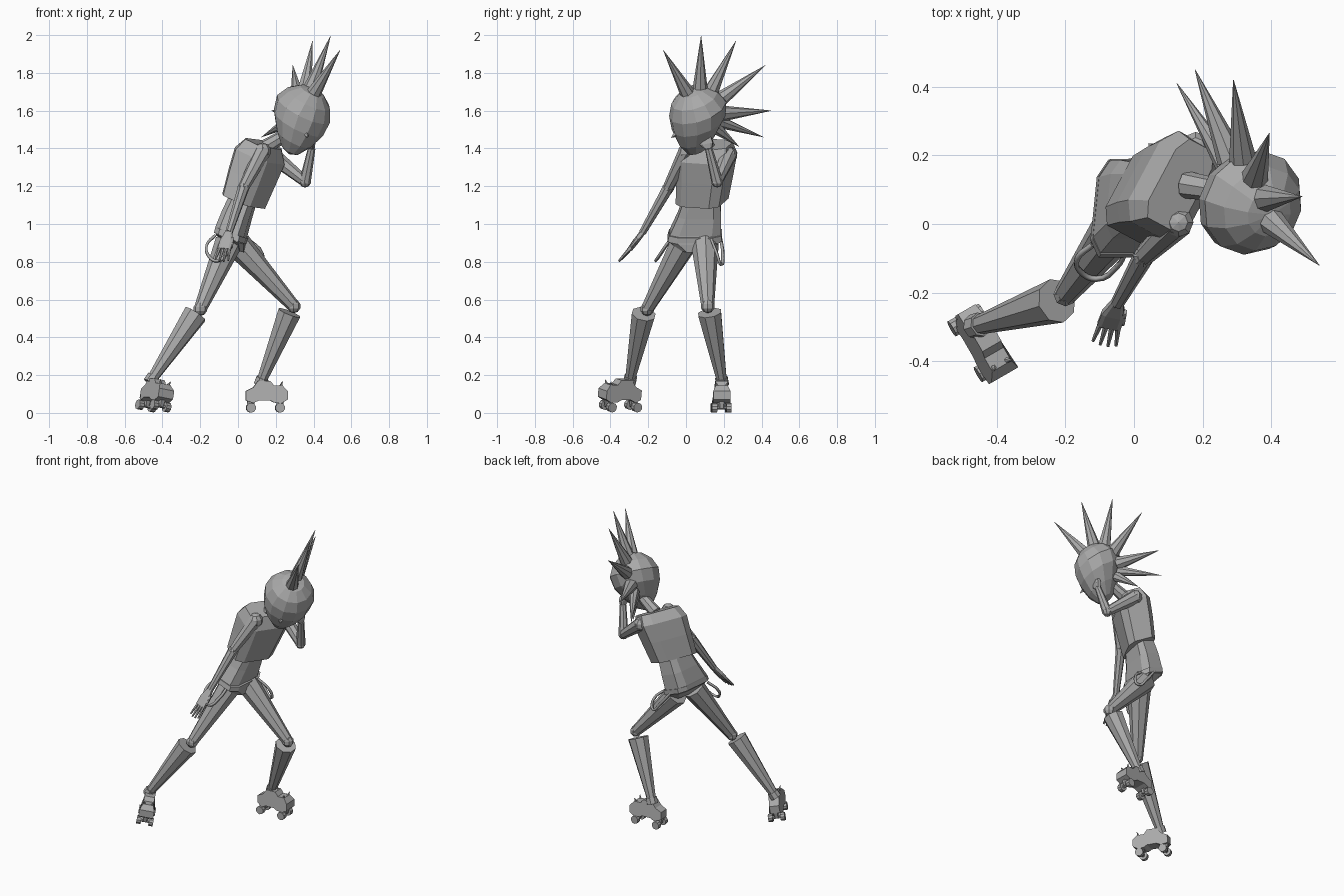
import bpy, bmesh, math
from mathutils import Vector, Matrix

cube = bpy.data.objects.get("Cube")
if cube:
    bpy.data.objects.remove(cube, do_unlink=True)

GREY = (0.4, 0.4, 0.4, 1)
grey = bpy.data.materials.new("plain grey")
grey.use_nodes = True
grey.diffuse_color = GREY
grey.node_tree.nodes["Principled BSDF"].inputs["Base Color"].default_value = GREY


def finish(name, bm):
    bmesh.ops.recalc_face_normals(bm, faces=bm.faces)
    mesh = bpy.data.meshes.new(name)
    bm.to_mesh(mesh)
    bm.free()
    mesh.materials.append(grey)
    obj = bpy.data.objects.new(name, mesh)
    bpy.context.collection.objects.link(obj)
    return obj


def add_cone(bm, a, b, r1, r2, sides=8):
    a, b = Vector(a), Vector(b)
    turn = (b - a).to_track_quat('Z', 'Y').to_matrix().to_4x4()
    bmesh.ops.create_cone(bm, cap_ends=True, segments=sides, radius1=r1, radius2=r2,
                          depth=(b - a).length,
                          matrix=Matrix.Translation((a + b) / 2) @ turn)


def limb(name, a, b, r1, r2, sides=8):
    bm = bmesh.new()
    add_cone(bm, a, b, r1, r2, sides)
    return finish(name, bm)


def ball(name, center, r):
    bm = bmesh.new()
    bmesh.ops.create_uvsphere(bm, u_segments=8, v_segments=5, radius=r,
                              matrix=Matrix.Translation(center))
    return finish(name, bm)


def loft(name, rings, u, v):
    """Chamfered box sections: each ring is (center, half size on u, half size on v)."""
    bm = bmesh.new()
    u, v = Vector(u).normalized(), Vector(v).normalized()
    corner = [(1, .65), (.65, 1), (-.65, 1), (-1, .65),
              (-1, -.65), (-.65, -1), (.65, -1), (1, -.65)]
    loops = [[bm.verts.new(Vector(c) + u * hu * p + v * hv * q) for p, q in corner]
             for c, hu, hv in rings]
    for lo, hi in zip(loops, loops[1:]):
        for i in range(8):
            j = (i + 1) % 8
            bm.faces.new((lo[i], lo[j], hi[j], hi[i]))
    bm.faces.new(loops[0])
    bm.faces.new(loops[-1])
    return finish(name, bm)


# Torso, leaning forward, chest twisted to the right
loft("chest", [((.03, .085, 1.12), .09, .13), ((.075, .1, 1.25), .1, .14),
               ((.115, .11, 1.36), .105, .15), ((.135, .115, 1.425), .065, .13)],
     (.8, -.43, -.38), (.47, .88, -.06))
FWD, SIDE = (.94, 0, -.34), (.1, .99, 0)
loft("pelvis", [((-.01, .05, .865), .045, .07), ((-.035, .045, .92), .08, .135),
                ((-.035, .05, .96), .08, .135), ((-.005, .072, 1.05), .075, .115),
                ((.03, .085, 1.14), .068, .095)], FWD, SIDE)
loft("belt", [((-.037, .045, .925), .086, .143), ((-.03, .05, .955), .086, .14)], FWD, SIDE)
limb("neck", (.15, .115, 1.41), (.3, .09, 1.5), .04, .03)


# Hanging belt straps
def strap(name, points):
    curve = bpy.data.curves.new(name, 'CURVE')
    curve.dimensions = '3D'
    curve.resolution_u = 4
    curve.bevel_depth = .009
    curve.bevel_resolution = 0
    spline = curve.splines.new('BEZIER')
    spline.bezier_points.add(len(points) - 1)
    for bp, p in zip(spline.bezier_points, points):
        bp.co = p
        bp.handle_left_type = bp.handle_right_type = 'AUTO'
    curve.materials.append(grey)
    bpy.context.collection.objects.link(bpy.data.objects.new(name, curve))


strap("right_strap", [(-.12, -.06, .94), (-.165, -.1, .89), (-.155, -.14, .83),
                      (-.11, -.16, .805), (-.05, -.125, .86), (-.02, -.075, .93)])
strap("left_strap", [(-.02, .18, .94), (.06, .195, .84), (.12, .185, .785),
                     (.13, .165, .84), (.04, .13, .93)])

# Legs with flared leggings
LEGS = {
    "right": ((-.05, -.01, .9), (-.2, -.205, .55), (-.225, -.224, .524), (-.455, -.295, .18)),
    "left": ((0, .1, .89), (.295, .115, .565), (.272, .125, .53), (.125, .19, .17)),
}
for side, (hip, knee, cuff, ankle) in LEGS.items():
    limb(side + "_thigh", hip, knee, .073, .034)
    ball(side + "_knee", knee, .037)
    limb(side + "_legging", cuff, ankle, .066, .028)
    low = Vector(ankle)
    up = (Vector(cuff) - low).normalized()
    limb(side + "_ankle_band", low - up * .025, low + up * .015, .036, .036)


# Roller skates
def skate(side, origin, yaw, roll):
    place = (Matrix.Translation(origin) @ Matrix.Rotation(yaw, 4, 'Z')
             @ Matrix.Rotation(math.radians(roll), 4, 'X'))
    profile = [(-.1, .065), (-.1, .115), (-.06, .135), (-.035, .17), (.03, .17), (.05, .145),
               (.095, .145), (.122, .115), (.122, .07), (.09, .052), (.05, .054),
               (.03, .066), (-.03, .066), (-.06, .052)]
    bm = bmesh.new()
    face = bm.faces.new([bm.verts.new((x, -.046, z)) for x, z in profile])
    moved = bmesh.ops.extrude_face_region(bm, geom=[face])["geom"]
    bmesh.ops.translate(bm, vec=(0, .092, 0),
                        verts=[g for g in moved if isinstance(g, bmesh.types.BMVert)])
    for v in bm.verts:  # narrow the upper part and the heel
        if v.co.z > .12:
            v.co.y *= .7
        elif v.co.x < -.08:
            v.co.y *= .65
    bm.transform(place)
    finish(side + "_boot", bm)

    bm = bmesh.new()
    for x in (-.072, .082):
        add_cone(bm, (x, -.03, .027), (x, .03, .027), .01, .01, 6)
        add_cone(bm, (x, 0, .025), (x, 0, .065), .016, .025, 6)
        for s in (-1, 1):
            add_cone(bm, (x, s * .024, .027), (x, s * .052, .027), .026, .026, 10)
    bm.transform(place)
    finish(side + "_wheels", bm)

    bm = bmesh.new()
    for s in (-1, 1):
        add_cone(bm, (.085, s * .02, .135), (.095, s * .033, .165), .011, .001, 6)
    bm.transform(place)
    finish(side + "_toe_studs", bm)


skate("right", (-.455, -.345, .01), math.radians(-60), -10)
skate("left", (.14, .186, 0), math.radians(2), 0)

# Arms
ARMS = {
    "right": ((.13, .005, 1.385), (.028, -.095, 1.19), (-.048, -.23, .955)),
    "left": ((.18, .225, 1.365), (.355, .165, 1.225), (.39, .12, 1.4)),
}
for side, (shoulder, elbow, wrist) in ARMS.items():
    ball(side + "_shoulder", shoulder, .046)
    limb(side + "_upper_arm", shoulder, elbow, .045, .029)
    ball(side + "_elbow", elbow, .032)
    limb(side + "_forearm", elbow, wrist, .031, .02)


# Hands
def hand(side, wrist, knuckles, across, tip, thickness):
    wrist, knuckles, across = Vector(wrist), Vector(knuckles), Vector(across).normalized()
    along = (knuckles - wrist).normalized()
    flat = along.cross(across)
    loft(side + "_palm", [(wrist, .018, .014), ((wrist + knuckles) / 2, .034, thickness),
                          (knuckles, .035, thickness * .8)], across, flat)
    bm = bmesh.new()
    for k in (-1.5, -.5, .5, 1.5):
        base = knuckles + across * k * .017
        end = base + Vector(tip) * (1 - .1 * abs(k)) + across * k * .006
        add_cone(bm, base - along * .01, end, .01, .005, 6)
    thumb = wrist + along * .035 + across * .025
    add_cone(bm, thumb, thumb + along * .06 + across * .012, .012, .006, 6)
    finish(side + "_fingers", bm)


hand("right", (-.048, -.23, .955), (-.073, -.298, .865), (.95, -.2, -.1),
     (-.015, -.058, -.065), .014)
hand("left", (.39, .12, 1.4), (.39, .1, 1.45), (-.2, -.95, -.2), (-.02, -.02, .04), .016)

# Head, turned to the right and looking down
HEAD = Vector((.331, .072, 1.578))
R = .162
face_dir = Vector((.3, -.85, -.43)).normalized()
up_dir = face_dir.cross(Vector((.88, .36, -.33))).normalized()
left_dir = up_dir.cross(face_dir) * -1
frame = Matrix((left_dir, -face_dir, up_dir)).transposed().to_4x4()
place = Matrix.Translation(HEAD) @ frame
bm = bmesh.new()
bmesh.ops.create_uvsphere(bm, u_segments=12, v_segments=7, radius=R)
for v in bm.verts:  # draw the lower half into a chin
    t = max(0, -v.co.z / R)
    v.co.x *= 1 - .3 * t
    v.co.y = v.co.y * (1 - .25 * t) - .085 * t
    v.co.z *= 1 + .24 * t
bm.transform(place)
finish("head", bm)
limb("nose", place @ Vector((0, -.13, -.035)), place @ Vector((0, -.19, -.045)), .028, .002, 4)

# Spiked hair crest
TIPS = [(.54, -.12, 1.92), (.49, .08, 1.995), (.395, .265, 1.97), (.29, .42, 1.84),
        (.178, .45, 1.6), (.125, .41, 1.46), (.2, .28, 1.41)]
for i, tip in enumerate(TIPS):
    out = (Vector(tip) - HEAD).normalized()
    limb(f"hair_spike_{i + 1}", HEAD + out * .125, tip, .043 if i < 5 else .034, .001)
